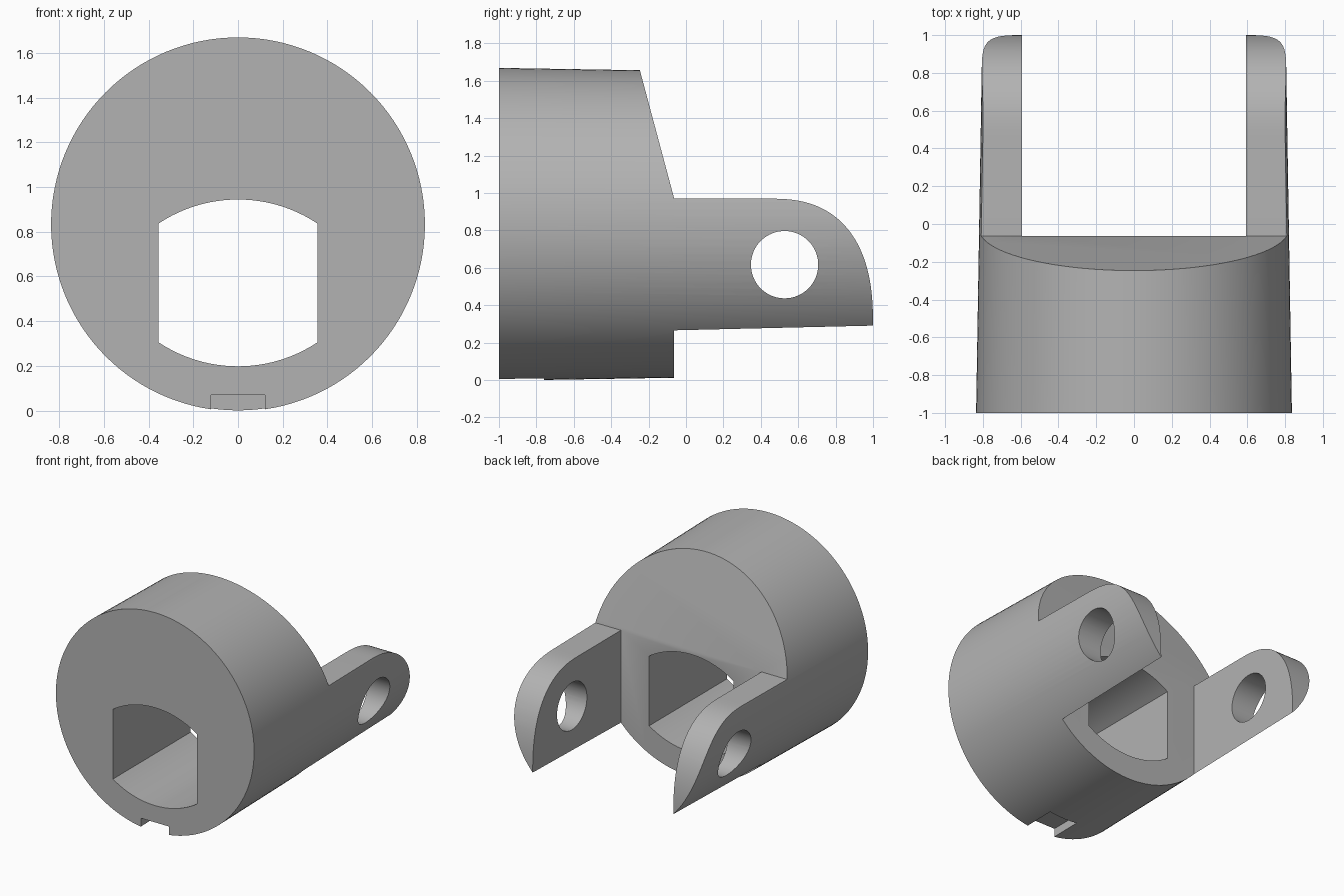
import bpy, bmesh
from math import sin, cos, pi, sqrt
from mathutils import Matrix, Vector

cube = bpy.data.objects.get("Cube")
if cube:
    bpy.data.objects.remove(cube, do_unlink=True)

AXIS_Z = 0.833      # height of the barrel axis
BACK_Y = -0.063     # rear face of the barrel
ARM_TOP = 0.97

grey = bpy.data.materials.new("light grey")
grey.use_nodes = True
grey.diffuse_color = (0.45, 0.45, 0.45, 1)
grey.node_tree.nodes["Principled BSDF"].inputs["Base Color"].default_value = (0.45, 0.45, 0.45, 1)


def add_object(name, bm):
    bmesh.ops.recalc_face_normals(bm, faces=bm.faces)
    mesh = bpy.data.meshes.new(name)
    bm.to_mesh(mesh)
    bm.free()
    mesh.materials.append(grey)
    obj = bpy.data.objects.new(name, mesh)
    bpy.context.collection.objects.link(obj)
    return obj


def prism(name, points, along):
    """Closed outline of 3D points, extruded by a vector."""
    bm = bmesh.new()
    face = bm.faces.new([bm.verts.new(p) for p in points])
    solid = bmesh.ops.extrude_face_region(bm, geom=[face])
    verts = [v for v in solid["geom"] if isinstance(v, bmesh.types.BMVert)]
    bmesh.ops.translate(bm, vec=Vector(along), verts=verts)
    return add_object(name, bm)


def box(name, x, y0, y1, z0, z1):
    outline = [(-x, y0, z0), (x, y0, z0), (x, y0, z1), (-x, y0, z1)]
    return prism(name, outline, (0, y1 - y0, 0))


def boolean(target, cutter, operation):
    cutter.hide_render = True
    mod = target.modifiers.new(cutter.name, 'BOOLEAN')
    mod.operation = operation
    mod.solver = 'EXACT'
    mod.object = cutter
    bpy.context.view_layer.objects.active = target
    bpy.ops.object.modifier_apply(modifier=mod.name)
    bpy.data.objects.remove(cutter, do_unlink=True)


# Tapered barrel lying along y, long enough to include the arms
bm = bmesh.new()
place = Matrix.Translation((0, 0.1, AXIS_Z)) @ Matrix.Rotation(-pi / 2, 4, 'X')
bmesh.ops.create_cone(bm, cap_ends=True, segments=128, radius1=0.836,
                      radius2=0.8, depth=2.2, matrix=place)
body = add_object("clevis_body", bm)

# Side outline: slanted shoulder, flat arm top and rounded arm tip
side = [(-1.2, -0.2), (1, -0.2)]
for i in range(33):
    a = pi / 2 * i / 32
    side.append((0.45 + 0.55 * abs(cos(a)) ** 0.8, 0.29 + 0.68 * sin(a) ** 0.8))
side += [(BACK_Y, ARM_TOP), (-0.285, 1.8), (-1.2, 1.8)]
boolean(body, prism("side_outline", [(-1, y, z) for y, z in side], (2, 0, 0)), 'INTERSECT')

# Gap between the two arms
boolean(body, box("arm_gap", 0.593, BACK_Y, 1.3, -0.2, 1.2), 'DIFFERENCE')

# Bore with flat sides and arched top and bottom
HALF, ARC, MID, RISE = 0.355, 0.642, 0.571, 0.373
bore = []
for s in (1, -1):
    for i in range(25):
        x = s * HALF * (1 - i / 12)
        bore.append((x, -1.2, MID + s * (RISE - ARC + sqrt(ARC ** 2 - x ** 2))))
boolean(body, prism("bore", bore, (0, 1.6, 0)), 'DIFFERENCE')

# Pin hole through both arms
pin = [(-1, 0.527 + 0.18 * cos(2 * pi * i / 64), 0.617 + 0.18 * sin(2 * pi * i / 64))
       for i in range(64)]
boolean(body, prism("pin_hole", pin, (2, 0, 0)), 'DIFFERENCE')

# Small locating notch under the front edge
boolean(body, box("notch", 0.12, -1.2, -0.76, -0.2, 0.07), 'DIFFERENCE')

bpy.ops.object.select_all(action='DESELECT')
body.select_set(True)
bpy.context.view_layer.objects.active = body
bpy.ops.object.shade_smooth_by_angle(angle=pi / 6)
